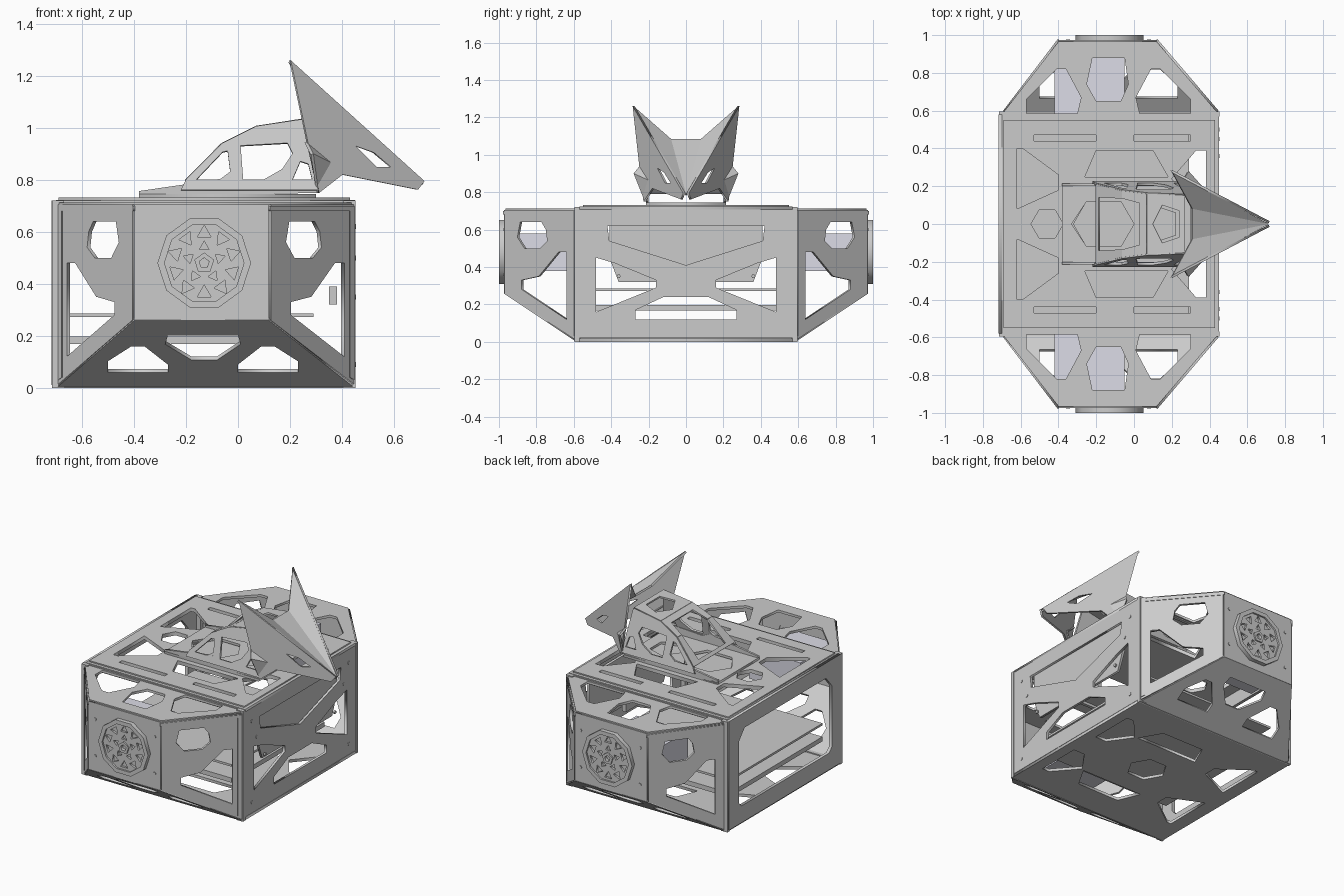
import bpy, bmesh
from math import sin, cos, pi
from mathutils import Vector, Matrix

if "Cube" in bpy.data.objects:
    bpy.data.objects.remove(bpy.data.objects["Cube"])

X, Y, Z = Vector((1, 0, 0)), Vector((0, 1, 0)), Vector((0, 0, 1))


def add(name, me, mirror=False, mat=None):
    """Link a mesh, optionally with a copy reflected across y = 0."""
    for side in ((1, -1) if mirror else (1,)):
        m = me.copy()
        if side < 0:
            m.transform(Matrix.Scale(-1, 4, Y))
        bm = bmesh.new()
        bm.from_mesh(m)
        bmesh.ops.remove_doubles(bm, verts=bm.verts, dist=1e-5)
        bmesh.ops.recalc_face_normals(bm, faces=bm.faces)
        bm.to_mesh(m)
        bm.free()
        ob = bpy.data.objects.new(name + (("_left" if side > 0 else "_right") if mirror else ""), m)
        bpy.context.collection.objects.link(ob)
        if mat:
            m.materials.append(mat)


def plate(name, origin, u, v, outline, holes=(), t=0.016, mirror=False):
    """Cut-out sheet: 2D outline minus holes, mapped onto the u/v plane."""
    cu = bpy.data.curves.new(name, 'CURVE')
    cu.dimensions, cu.fill_mode, cu.extrude = '2D', 'BOTH', t / 2
    for loop in (outline, *holes):
        sp = cu.splines.new('POLY')
        sp.points.add(len(loop) - 1)
        for p, c in zip(sp.points, loop):
            p.co = (c[0], c[1], 0, 1)
        sp.use_cyclic_u = True
    tmp = bpy.data.objects.new(name + "_tmp", cu)
    bpy.context.collection.objects.link(tmp)
    dg = bpy.context.evaluated_depsgraph_get()
    me = bpy.data.meshes.new_from_object(tmp.evaluated_get(dg))
    bpy.data.objects.remove(tmp)
    u, v = Vector(u), Vector(v)
    m = Matrix((u, v, u.cross(v).normalized())).transposed().to_4x4()
    m.translation = origin
    me.transform(m)
    add(name, me, mirror)


def box(name, lo, hi, mirror=False, mat=None):
    bm = bmesh.new()
    bmesh.ops.create_cube(bm, size=1)
    for w in bm.verts:
        w.co = [l + (h - l) * (c + .5) for l, h, c in zip(lo, hi, w.co)]
    me = bpy.data.meshes.new(name)
    bm.to_mesh(me)
    add(name, me, mirror, mat)


def facets(name, verts, faces, mirror=False, t=0.012):
    """Folded sheet with a little thickness."""
    bm = bmesh.new()
    vs = [bm.verts.new(c) for c in verts]
    for f in faces:
        bm.faces.new([vs[i] for i in f])
    bmesh.ops.recalc_face_normals(bm, faces=bm.faces)
    bmesh.ops.solidify(bm, geom=bm.faces[:], thickness=t)
    me = bpy.data.meshes.new(name)
    bm.to_mesh(me)
    add(name, me, mirror)


def rect(a, b, c, d):
    return [(a, b), (c, b), (c, d), (a, d)]


def ngon(n, r, cx=0, cy=0, ph=0):
    return [(cx + r * cos(ph + i * 2 * pi / n), cy + r * sin(ph + i * 2 * pi / n)) for i in range(n)]


def flip(loop, axis=0, c=0):
    return [(2 * c - p[0], p[1]) if axis == 0 else (p[0], 2 * c - p[1]) for p in loop]


# Deck and floor of the central box, sharing one cut-out pattern
half = [[(-.2, .39), (.1, .39), (.18, .25), (-.26, .25)],
        [(-.62, .4), (-.59, .4), (-.4, .26), (-.4, .18), (-.62, .08)],
        [(.2, .24), (.33, .39), (.38, .39), (.38, .1), (.3, .1)],
        rect(-.53, .44, -.2, .47), rect(.0, .44, .3, .47)]
deck_holes = half + [flip(h, 1) for h in half] + [ngon(6, .085, -.46)]
plate("deck", (0, 0, .715), X, Y, rect(-.70, -.57, .45, .57), deck_holes)
plate("deck_cover", (0, 0, .726), X, Y, rect(-.69, -.55, .43, .55),
      deck_holes + [ngon(6, .17, -.15)], t=.01)
plate("floor", (0, 0, .009), X, Y, rect(-.71, -.58, .45, .58),
      half[:3] + [flip(h, 1) for h in half[:3]] + [ngon(6, .12, -.1)], t=.018)

# Nose wall: braced frame with a recessed panel behind its upper opening
tri = [(.48, .45), (.48, .16), (.16, .29), (.16, .33), (.38, .42)]
plate("nose_wall", (.442, 0, 0), Y, Z, rect(-.57, .02, .57, .71),
      [[(-.42, .62), (.42, .62), (.41, .54), (0, .41), (-.41, .54)], tri, flip(tri),
       [(-.27, .12), (.27, .12), (.27, .17), (.12, .24), (-.12, .24), (-.27, .17)]])
plate("nose_inner_panel", (.42, 0, 0), Y, Z,
      [(-.41, .65), (.41, .65), (.41, .45), (.36, .32), (-.36, .32), (-.41, .45)])
box("nose_latch", (.35, -.12, .32), (.38, .12, .39))

# Open tail frame
plate("tail_frame", (-.708, 0, 0), Y, Z, rect(-.58, .01, .58, .72),
      [[(-.48, .15), (-.45, .12), (.45, .12), (.48, .15), (.48, .55), (.42, .62), (-.42, .62), (-.48, .55)]], t=.02)

# Shelves and corner posts
box("upper_shelf", (-.65, -.48, .272), (.29, .48, .286))
box("lower_shelf", (-.65, -.48, .168), (.29, .48, .198))
for nm, a, b in (("tail_post", -.715, -.67), ("nose_post", .405, .452)):
    box(nm, (a, .57, 0), (b, .595, .72), mirror=True)
box("deck_edge_rail", (-.67, .555, .69), (.41, .575, .72), mirror=True)
box("floor_edge_rail", (-.67, .565, 0), (.41, .59, .025), mirror=True)

# Side pods: top, sloping underside, slanted walls, hub wall
pod_outline = [(-.70, .565), (.45, .565), (.45, .58), (.12, .965), (-.40, .965), (-.70, .58)]
pod_hole = [(-.57, .585), (-.30, .585), (-.28, .67), (-.36, .82), (-.41, .82), (-.57, .66)]
plate("pod_top", (0, 0, .705), X, Y, pod_outline,
      [pod_hole, flip(pod_hole, 0, -.135),
       [(-.2, .65), (-.07, .65), (-.03, .74), (-.05, .88), (-.22, .88), (-.25, .74)]], mirror=True)
low = [(-.5, .23), (-.27, .23), (-.27, .35), (-.36, .62), (-.41, .62), (-.5, .4)]
plate("pod_underside", (0, .58, .005), X, (0, .39, .26), [(-.7, 0), (.45, 0), (.12, 1), (-.4, 1)],
      [low, flip(low, 0, -.135),
       [(-.18, .42), (-.08, .42), (.01, .65), (.0, .78), (-.27, .78), (-.28, .65)]], mirror=True)
wall_holes = [[(.42, .6), (.48, .64), (.78, .64), (.82, .56), (.72, .5), (.5, .5), (.4, .54)],
              [(.13, .12), (.76, .28), (.76, .33), (.52, .35), (.24, .48), (.13, .48)]]
for nm, x, dx in (("pod_nose_wall", .445, -.325), ("pod_tail_wall", -.69, .29)):
    plate(nm, (x, .585, 0), (dx, .38, 0), Z, [(0, .01), (1, .26), (1, .705), (0, .705)],
          wall_holes, mirror=True)
    # doubled lip along the upper edge and the vertical seam
    plate(nm + "_lip", (x, .597, 0), (dx, .38, 0), Z,
          [(0, .03), (.05, .04), (.05, .68), (1, .68), (1, .70), (0, .70)], t=.008, mirror=True)
plate("hub_wall", (0, .965, 0), X, Z, rect(-.40, .26, .12, .705), [ngon(10, .15, -.13, .48)], mirror=True)
lilac = bpy.data.materials.new("pale_housing")
lilac.diffuse_color = (.72, .72, .8, 1)
lilac.use_nodes = True
lilac.node_tree.nodes["Principled BSDF"].inputs["Base Color"].default_value = lilac.diffuse_color
box("motor_housing", (-.42, .58, .38), (-.05, .93, .58), mirror=True, mat=lilac)

# Faceted hubs: decagon rim, star grille, centre pentagon, backing disc
plate("hub_rim", (-.13, .985, .48), X, Z, ngon(10, .18), [ngon(10, .153)], t=.03, mirror=True)
plate("hub_back", (-.13, .967, .48), X, Z, ngon(10, .155), t=.01, mirror=True)
grille = []
for i in range(10):
    a = i * pi / 5 + pi / 10
    grille.append(ngon(3, .03, .115 * cos(a), .115 * sin(a), a + (i % 2) * pi))
for i in range(5):
    a = i * 2 * pi / 5 + pi / 2
    grille.append(ngon(3, .022, .062 * cos(a), .062 * sin(a), a))
plate("hub_grille", (-.13, .982, .48), X, Z, ngon(10, .155), grille + [ngon(5, .022)], t=.014, mirror=True)
plate("hub_centre", (-.13, .991, .48), X, Z, ngon(5, .04, ph=pi / 2), [ngon(5, .02, ph=pi / 2)], t=.014, mirror=True)

# Small bolts on hub and nose walls
for x, z in ((-.35, .36), (-.35, .60), (.08, .36), (.08, .60)):
    plate("hub_wall_bolt", (x, .972, z), X, Z, ngon(6, .01), t=.01, mirror=True)
for y, z in ((.5, .09), (.36, .35), (.45, .5), (.5, .62)):
    plate("nose_wall_bolt", (.448, y, z), Y, Z, ngon(6, .011), t=.01, mirror=True)

# Neck base with low wedge rails
plate("neck_base", (0, 0, .738), X, Y, rect(-.38, -.215, .3, .215),
      [[(-.33, 0), (-.25, .12), (-.07, .12), (.0, 0), (-.07, -.12), (-.25, -.12)],
       ngon(5, .1, .14, 0, pi)], t=.016)
plate("neck_rail", (0, .208, 0), X, Z,
      [(-.38, .735), (-.38, .757), (-.22, .78), (-.03, .81), (.02, .785), (.31, .8), (.31, .75)], t=.014, mirror=True)

# Neck: leaning cut-out sides joined by a sloping top and a crest with big openings
plate("neck_side", (0, .41, 0), X, (0, -.25, 1),
      [(-.22, .76), (-.2, .80), (-.06, .94), (.07, 1.005), (.27, 1.035), (.31, .76)],
      [[(-.16, .8), (-.06, .905), (-.04, .91), (-.03, .83), (-.07, .8)],
       [(.02, .8), (.01, .93), (.19, .94), (.21, .9), (.17, .84), (.1, .8)],
       [(.21, .8), (.24, .87), (.27, .86), (.285, .8)]], t=.014, mirror=True)
for nm, x0, z0, x1, z1, hole in (
        ("neck_heel", -.2, .795, -.06, .937, [(.1, -.14), (1.01, -.135), (1.01, .135), (.1, .14)]),
        ("neck_slope", -.06, .937, .07, 1.002, [(-.01, -.135), (.7, -.09), (.7, .09), (-.01, .135)]),
        ("neck_crest", .07, 1.002, .27, 1.033, [(.15, 0), (.4, .1), (.85, .07), (.85, -.07), (.4, -.1)])):
    w0, w1 = .41 - .25 * z0, .41 - .25 * z1
    if nm == "neck_crest":
        plate(nm, (x0, 0, z0), (x1 - x0, 0, z1 - z0), Y,
              [(0, -w0), (1, -w1), (1, w1), (0, w0)], [hole], t=.012)
    else:  # open toward its neighbour, so built as a pair of edge strips and one crossbar
        a, b, c, d = hole
        plate(nm + "_strip", (x0, 0, z0), (x1 - x0, 0, z1 - z0), Y,
              [(0, w0), (1, w1), (1, c[1] if nm == "neck_heel" else .1), (0, d[1])], t=.012, mirror=True)
        lo, hi = (0, .12) if nm == "neck_heel" else (.7, 1)
        plate(nm + "_bar", (x0, 0, z0), (x1 - x0, 0, z1 - z0), Y, rect(lo, -.15, hi, .15), t=.012)

# Head: folded brow sheet with pointed ears, cheek plates with eye slits, jaw fins
facets("brow", [(.715, 0, .79), (.2, .28, 1.26), (.31, .08, 1.085), (.31, -.08, 1.085), (.2, -.28, 1.26)],
       [(0, 1, 2), (0, 2, 3), (0, 3, 4)])
plate("cheek", (0, .385, 0), (1, -.525, 0), Z,
      [(.2, 1.26), (.715, .795), (.69, .762), (.40, .82), (.31, .75), (.265, .95)],
      [[(.45, .93), (.52, .905), (.585, .85), (.53, .85)]], t=.012, mirror=True)
facets("jaw_fin", [(.265, .24, .95), (.29, .28, .9), (.31, .22, .75), (.37, .19, .86)],
       [(0, 1, 3), (1, 2, 3)], mirror=True)
